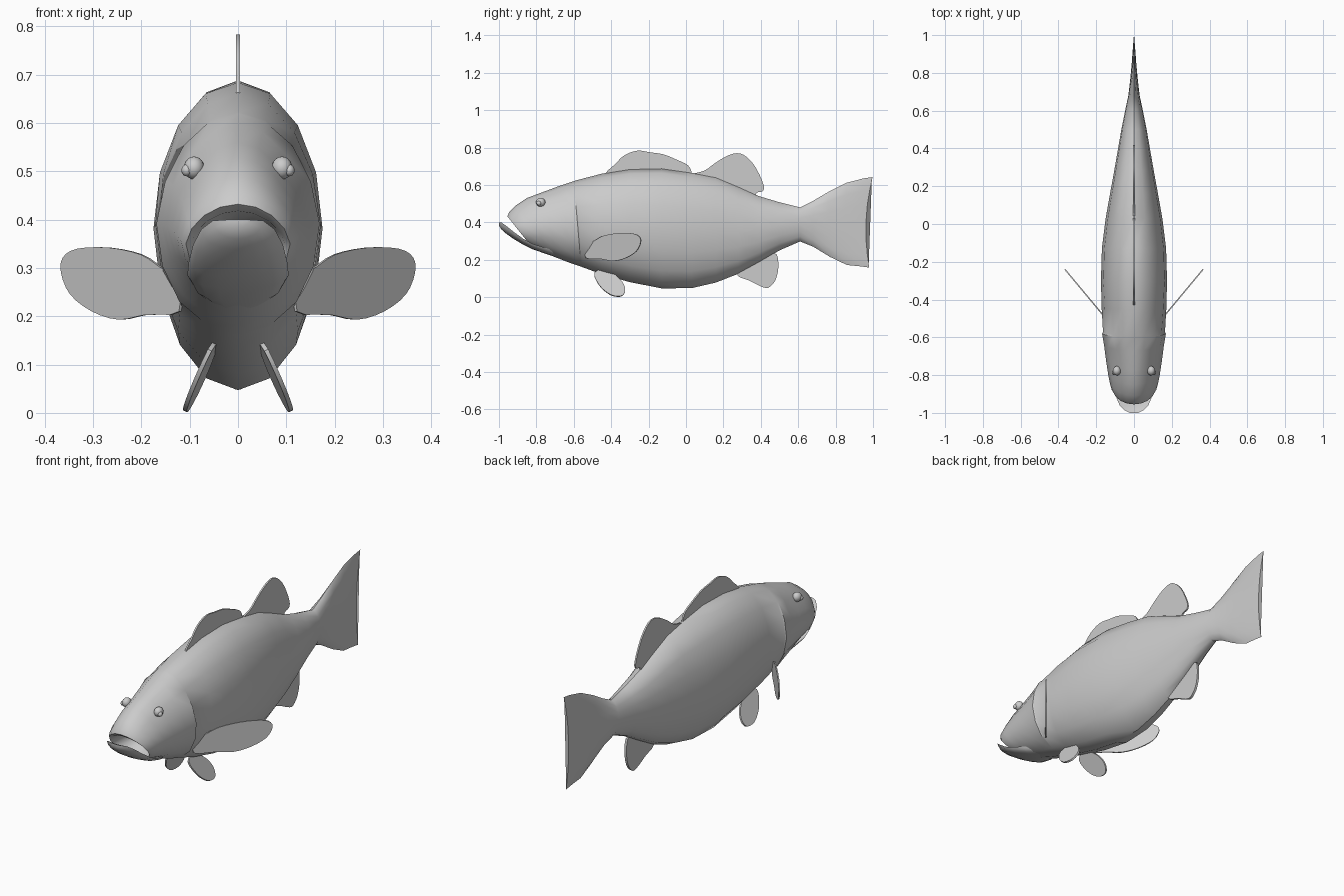
import bpy, bmesh, math
from mathutils import Vector

if "Cube" in bpy.data.objects:
    bpy.data.objects.remove(bpy.data.objects["Cube"])

skin = bpy.data.materials.new("grey_skin")
skin.diffuse_color = (0.6, 0.6, 0.6, 1)
skin.use_nodes = True
skin.node_tree.nodes["Principled BSDF"].inputs["Base Color"].default_value = skin.diffuse_color
SIDES = 16


def finish(name, bm, angle=40):
    bmesh.ops.recalc_face_normals(bm, faces=bm.faces)
    me = bpy.data.meshes.new(name)
    bm.to_mesh(me)
    bm.free()
    me.materials.append(skin)
    ob = bpy.data.objects.new(name, me)
    bpy.context.collection.objects.link(ob)
    bpy.ops.object.select_all(action='DESELECT')
    ob.select_set(True)
    bpy.context.view_layer.objects.active = ob
    bpy.ops.object.shade_smooth_by_angle(angle=math.radians(angle))
    return ob


def loft(name, rings, angle=40):
    bm = bmesh.new()
    loops = [[bm.verts.new(p) for p in ring] for ring in rings]
    for a, b in zip(loops, loops[1:]):
        n = len(a)
        for i in range(n):
            j = (i + 1) % n
            bm.faces.new((a[i], a[j], b[j], b[i]))
    bm.faces.new(loops[0])
    bm.faces.new(loops[-1])
    return finish(name, bm, angle)


def body_ring(yt, zt, yb, zb, w, taper=0, hollow=0, flare=0):
    """Slanted oval from a top point to a bottom point."""
    pts = []
    for i in range(SIDES):
        a = 2 * math.pi * i / SIDES
        v, u = math.cos(a), math.sin(a)
        t = (1 + v) / 2
        x = w * u * (1 - taper * max(0, v))
        if abs(u) > 0.7:
            x += math.copysign(flare, u)
        pts.append((x, yb + (yt - yb) * t - hollow * (1 - v * v), zb + (zt - zb) * t))
    return pts


def smooth_outline(pts, steps=3):
    """Closed rounded curve through the points."""
    out, n = [], len(pts)
    P = [Vector(p) for p in pts]
    for i in range(n):
        p0, p1, p2, p3 = (P[(i + k) % n] for k in (-1, 0, 1, 2))
        for s in range(steps):
            t = s / steps
            out.append(0.5 * (2 * p1 + (p2 - p0) * t + (2 * p0 - 5 * p1 + 4 * p2 - p3) * t * t
                              + (3 * p1 - p0 - 3 * p2 + p3) * t ** 3))
    return out


def fin(name, outline, place, offset):
    """Thin plate: outline mapped into space, thickened along offset."""
    off = Vector(offset)
    pts = [Vector(place(p.x, p.y)) for p in smooth_outline(outline)]
    return loft(name, [[p - off for p in pts], [p + off for p in pts]])


# Body, from mouth cavity through the lip to the tail fin
loft("body", [body_ring(*r) for r in (
    (-.80, .40, -.76, .30, .07),
    (-.94, .418, -.81, .275, .098, .1),
    (-.955, .432, -.825, .268, .108, .1),
    (-.945, .455, -.81, .258, .118, .15),
    (-.91, .49, -.78, .246, .127, .2),
    (-.85, .53, -.74, .23, .137, .25),
    (-.77, .56, -.69, .21, .147, .25),
    (-.67, .597, -.62, .183, .158, .18),
    (-.60, .62, -.56, .163, .163, .1, 0, .006),
    (-.593, .623, -.553, .16, .164, .1),
    (-.45, .66, -.45, .122, .171, .05),
    (-.30, .684, -.30, .08, .175),
    (-.13, .688, -.13, .047, .170),
    (.03, .665, .03, .048, .150),
    (.16, .64, .16, .078, .127),
    (.28, .59, .28, .125, .105),
    (.39, .54, .39, .185, .086),
    (.50, .507, .50, .25, .067),
    (.61, .48, .61, .298, .045),
    (.68, .515, .68, .27, .03),
    (.76, .562, .77, .215, .02),
    (.86, .612, .86, .172, .012, 0, .01),
    (.95, .635, .93, .165, .007, 0, .02),
    (.998, .642, .98, .158, .003, 0, .027))])


# Lower jaw: scooped U-shaped sections
def jaw_ring(y, rim, low, w, dip):
    under = [(w * math.cos(a), y, rim - (rim - low) * math.sin(a))
             for a in (math.pi * i / 8 for i in range(9))]
    top = [(x * w, y, rim - dip * (1 - x * x)) for x in (-.8, -.4, 0, .4, .8)]
    return under + top


loft("lower_jaw", [jaw_ring(*r) for r in (
    (-1.0, .40, .382, .022, 0), (-.985, .398, .36, .052, .004),
    (-.96, .38, .338, .076, .012), (-.92, .348, .31, .093, .02),
    (-.87, .312, .28, .102, .015), (-.82, .285, .256, .105, .01),
    (-.74, .26, .228, .09, 0), (-.66, .235, .205, .05, 0))], 50)

# Fins on the centre line
centre = lambda y, z: (0, y, z)
fin("front_dorsal_fin", [(-.43, .66), (-.38, .71), (-.33, .758), (-.26, .783), (-.19, .774),
    (-.12, .763), (-.05, .735), (.01, .705), (.03, .665), (.02, .62), (-.2, .62), (-.4, .62)],
    centre, (.004, 0, 0))
fin("rear_dorsal_fin", [(.03, .655), (.10, .677), (.16, .72), (.23, .76), (.29, .768), (.34, .735),
    (.38, .68), (.415, .60), (.41, .567), (.375, .555), (.36, .5), (.2, .56), (.06, .62)],
    centre, (.004, 0, 0))
fin("anal_fin", [(.27, .122), (.34, .088), (.40, .058), (.44, .05), (.478, .09), (.494, .16),
    (.484, .23), (.44, .23), (.40, .25), (.32, .2)], centre, (.006, 0, 0))

for side, s in (("right", 1), ("left", -1)):
    # Paired fins
    fin(side + "_pectoral_fin", [(.12, .21), (.13, .28), (.16, .302), (.20, .328), (.265, .342),
        (.33, .34), (.36, .322), (.364, .29), (.345, .245), (.30, .21), (.245, .193), (.19, .203)],
        lambda x, z: (s * x, -.475 + (x - .17) * 1.2, z), (.0025 * s, -.002, 0))
    fin(side + "_pelvic_fin", [(-.49, .13), (-.465, .065), (-.42, .022), (-.38, .005), (-.34, .008),
        (-.325, .04), (-.34, .08), (-.375, .115), (-.42, .15)],
        lambda y, z: (s * (.05 + (.125 - z) * .5 - .1 * (y + .38)), y, z), (.004 * s, 0, .002))
    # Eyes
    for name, pos, r in (("eye", (.091, -.777, .507), .025), ("pupil", (.106, -.786, .502), .013)):
        bm = bmesh.new()
        bmesh.ops.create_uvsphere(bm, u_segments=16, v_segments=10, radius=r)
        bmesh.ops.scale(bm, vec=(.85, 1, .95), verts=bm.verts)
        bmesh.ops.translate(bm, vec=(s * pos[0], pos[1], pos[2]), verts=bm.verts)
        finish(side + "_" + name, bm)
